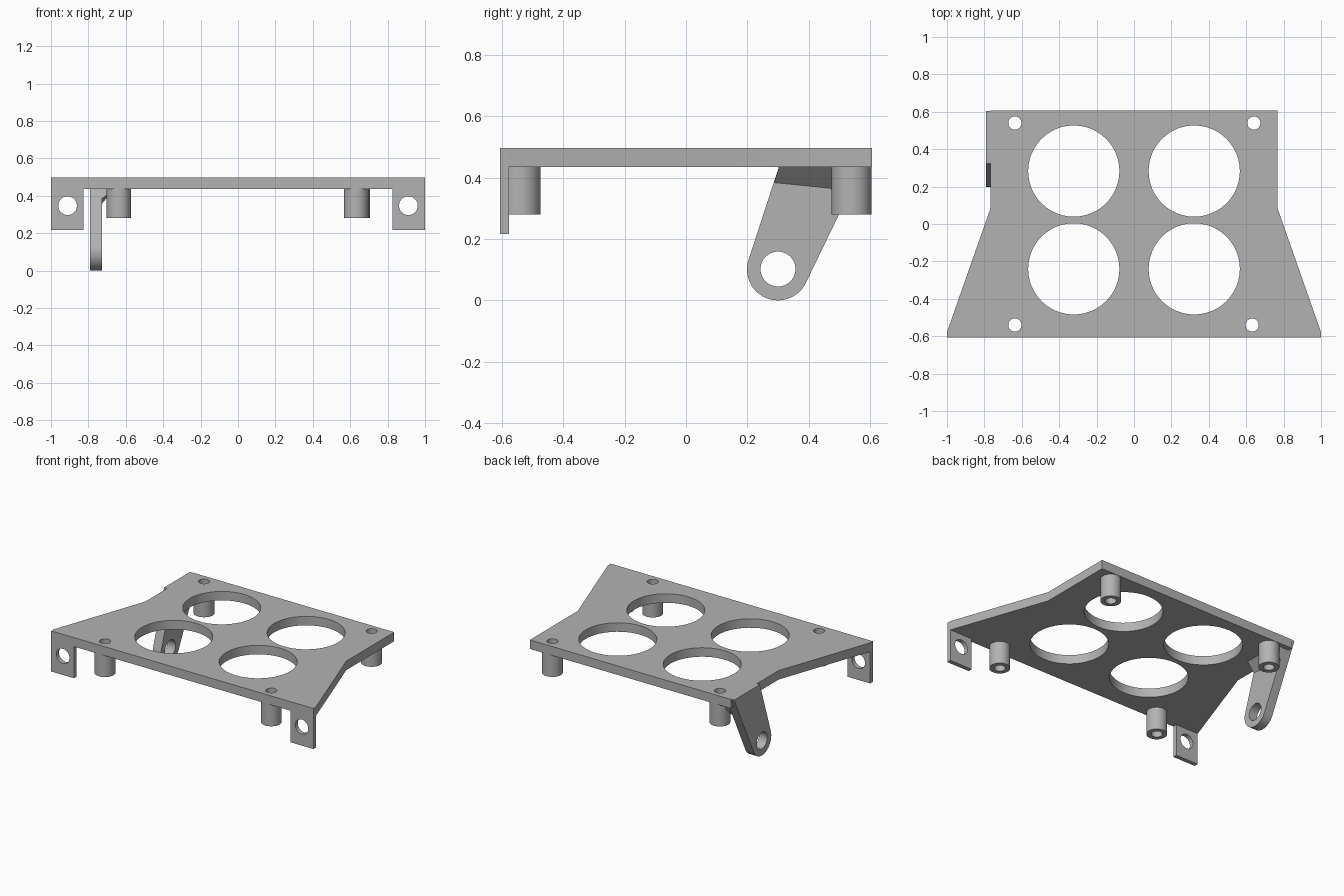
import bpy, bmesh
from math import cos, sin, radians, pi
from mathutils import Vector

cube = bpy.data.objects.get("Cube")
if cube:
    bpy.data.objects.remove(cube, do_unlink=True)

grey = bpy.data.materials.new("bracket grey")
grey.use_nodes = True
colour = (0.45, 0.45, 0.45, 1)
grey.diffuse_color = colour
grey.node_tree.nodes["Principled BSDF"].inputs["Base Color"].default_value = colour

TOP, UNDER = 0.497, 0.435
BACK, FRONT = 0.607, -0.607
TAB_BACK = -0.578
ARM_OUT, ARM_IN = -0.79, -0.727


def circle(cx, cy, r, start=0, end=360, n=48):
    full = end - start == 360
    steps = n if full else n - 1
    return [(cx + r * cos(radians(start + (end - start) * i / steps)),
             cy + r * sin(radians(start + (end - start) * i / steps))) for i in range(n)]


def prism(name, outline, axis, lo, hi):
    """Extrude a 2D outline along x, y or z."""
    place = {"x": lambda a, b, h: (h, a, b),
             "y": lambda a, b, h: (a, h, b),
             "z": lambda a, b, h: (a, b, h)}[axis]
    bm = bmesh.new()
    face = bm.faces.new([bm.verts.new(place(a, b, lo)) for a, b in outline])
    out = bmesh.ops.extrude_face_region(bm, geom=[face])
    shift = Vector(place(0, 0, hi - lo))
    bmesh.ops.translate(bm, vec=shift,
                        verts=[g for g in out["geom"] if isinstance(g, bmesh.types.BMVert)])
    bmesh.ops.recalc_face_normals(bm, faces=bm.faces)
    mesh = bpy.data.meshes.new(name)
    bm.to_mesh(mesh)
    bm.free()
    mesh.materials.append(grey)
    ob = bpy.data.objects.new(name, mesh)
    bpy.context.collection.objects.link(ob)
    return ob


def activate(ob):
    bpy.ops.object.select_all(action="DESELECT")
    ob.select_set(True)
    bpy.context.view_layer.objects.active = ob


def cut(ob, cutter, keep=False):
    mod = ob.modifiers.new("cut", "BOOLEAN")
    mod.operation, mod.solver, mod.object = "DIFFERENCE", "EXACT", cutter
    activate(ob)
    bpy.ops.object.modifier_apply(modifier=mod.name)
    if not keep:
        bpy.data.objects.remove(cutter, do_unlink=True)


def drill(ob, axis, a, b, r, lo, hi):
    cut(ob, prism("drill", circle(a, b, r), axis, lo, hi))


# Plate: straight at the back, flaring out to the front corners
half = [(0.767, BACK), (0.767, 0.085), (1, TAB_BACK), (1, FRONT)]
plate = prism("top_plate", half + [(-x, y) for x, y in reversed(half)], "z", UNDER, TOP)
for x in (-0.322, 0.322):
    for y in (-0.24, 0.283):
        drill(plate, "z", x, y, 0.244, UNDER - 0.1, TOP + 0.1)

# Hollow posts under the four corners
posts = {"front_right_post": (-0.637, -0.54), "front_left_post": (0.632, -0.54),
         "back_right_post": (-0.637, 0.54), "back_left_post": (0.641, 0.54)}
parts = [plate]
for name, (x, y) in posts.items():
    post = prism(name, circle(x, y, 0.065), "z", 0.28, UNDER)
    for ob in (plate, post):
        drill(ob, "z", x, y, 0.035, 0.1, TOP + 0.1)
    parts.append(post)

# Front tabs with a cross hole
for name, side in (("right_tab", -1), ("left_tab", 1)):
    tab = prism(name, [(side * x, z) for x, z in
                       [(0.827, 0.217), (1, 0.217), (1, UNDER), (0.827, UNDER)]],
                "y", FRONT, TAB_BACK)
    drill(tab, "y", side * 0.911, 0.347, 0.05, -0.8, -0.4)
    parts.append(tab)

# Hanging arm with a rounded end, let into the plate edge
arm_outline = [(0.323, TOP)] + circle(0.3, 0.101, 0.101, 162, 334, 32) + [(0.604, TOP)]
arm = prism("side_arm", arm_outline, "x", ARM_OUT, ARM_IN)
cut(plate, arm, keep=True)
drill(arm, "x", 0.3, 0.102, 0.057, -1, -0.5)
parts.append(arm)

# Triangular gusset in the corner between arm and plate
gusset = prism("arm_gusset", [(ARM_IN, UNDER), (ARM_IN, 0.384), (-0.663, UNDER)],
               "y", 0.288, 0.545)
for v in gusset.data.vertices:
    if v.co.z > UNDER - 0.01:
        v.co.y += 0.015 if v.co.y < 0.4 else 0.03
    elif v.co.y > 0.4:
        v.co.z -= 0.026
cut(gusset, prism("drill", circle(*posts["back_right_post"], 0.05), "z", 0.2, TOP))
parts.append(gusset)

for ob in parts:
    activate(ob)
    bpy.ops.object.shade_smooth_by_angle(angle=radians(30))
